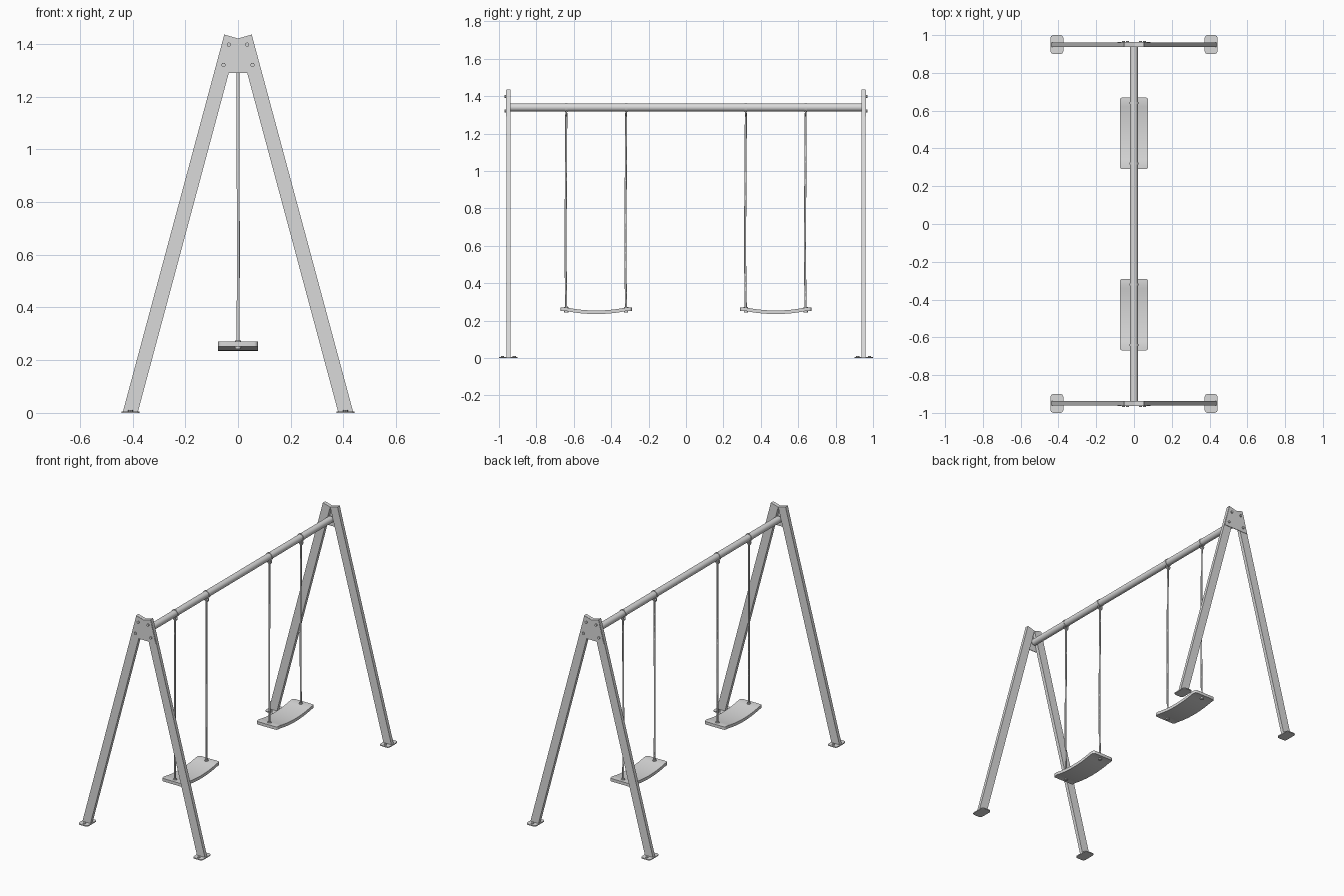
import bpy, bmesh, math
from mathutils import Matrix, Vector

cube = bpy.data.objects.get("Cube")
if cube:
    bpy.data.objects.remove(cube, do_unlink=True)

steel = bpy.data.materials.new("light grey metal")
steel.use_nodes = True
steel.diffuse_color = (0.7, 0.7, 0.7, 1)
steel.node_tree.nodes["Principled BSDF"].inputs["Base Color"].default_value = (0.7, 0.7, 0.7, 1)


def finish(name, bm, smooth=False):
    bmesh.ops.recalc_face_normals(bm, faces=bm.faces)
    me = bpy.data.meshes.new(name)
    bm.to_mesh(me)
    bm.free()
    ob = bpy.data.objects.new(name, me)
    bpy.context.collection.objects.link(ob)
    me.materials.append(steel)
    if smooth:
        bpy.ops.object.select_all(action='DESELECT')
        ob.select_set(True)
        bpy.context.view_layer.objects.active = ob
        bpy.ops.object.shade_smooth_by_angle(angle=math.radians(35))
    return ob


def prism(bm, pts, direction):
    """Extrude a closed outline along a direction."""
    vs = [bm.verts.new(p) for p in pts]
    face = bm.faces.new(vs)
    ext = bmesh.ops.extrude_face_region(bm, geom=[face])
    top = [v for v in ext["geom"] if isinstance(v, bmesh.types.BMVert)]
    bmesh.ops.translate(bm, verts=top, vec=direction)


def cylinder(name, r, start, end, seg=16):
    a, b = Vector(start), Vector(end)
    rot = (b - a).to_track_quat('Z', 'Y').to_matrix().to_4x4()
    bm = bmesh.new()
    bmesh.ops.create_cone(bm, cap_ends=True, segments=seg, radius1=r, radius2=r,
                          depth=(b - a).length,
                          matrix=Matrix.Translation((a + b) / 2) @ rot)
    return finish(name, bm, True)


def round_corners(bm, axis, amount):
    """Bevel the corner edges that run along the given axis at the outline ends."""
    ymax = max(v.co.y for v in bm.verts)
    ymin = min(v.co.y for v in bm.verts)
    edges = []
    for e in bm.edges:
        d = (e.verts[1].co - e.verts[0].co).normalized()
        y = e.verts[0].co.y
        if abs(d[axis]) > 0.99 and min(abs(y - ymax), abs(y - ymin)) < 1e-5:
            edges.append(e)
    bmesh.ops.bevel(bm, geom=edges, offset=amount, segments=4, profile=0.5, affect='EDGES')


# Two A-frames
for end, side in (("front", -1), ("back", 1)):
    for hand, sx in (("right", -1), ("left", 1)):
        bm = bmesh.new()
        outline = [(0.437, 0.003), (0.38, 0.003), (0.0, 1.42), (0.052, 1.435)]
        prism(bm, [(sx * x, side * 0.938, z) for x, z in outline], (0, side * 0.022, 0))
        finish(f"{end}_{hand}_leg", bm)

        # Foot plate with two anchor bolts
        bm = bmesh.new()
        foot = [(-0.034, 0.9), (0.034, 0.9), (0.034, 1.0), (-0.034, 1.0)]
        prism(bm, [(sx * 0.408 + x, side * y, 0) for x, y in foot], (0, 0, 0.006))
        round_corners(bm, 2, 0.016)
        finish(f"{end}_{hand}_foot", bm)
        for i, y in enumerate((0.919, 0.981)):
            cylinder(f"{end}_{hand}_anchor_bolt_{i}", 0.009,
                     (sx * 0.408, side * y, 0.004), (sx * 0.408, side * y, 0.011), 8)

        # Bolts through the gusset
        for i, (x, z) in enumerate(((0.035, 1.397), (0.055, 1.32))):
            cylinder(f"{end}_{hand}_gusset_bolt_{i}", 0.008,
                     (sx * x, side * 0.96, z), (sx * x, side * 0.97, z), 10)

    # Gusset plate joining the two legs
    bm = bmesh.new()
    plate = [(-0.051, 1.434), (0, 1.42), (0.051, 1.434), (0.088, 1.29), (-0.088, 1.29)]
    prism(bm, [(x, side * 0.959, z) for x, z in plate], (0, side * 0.004, 0))
    finish(f"{end}_gusset", bm)

# Top beam
cylinder("top_beam", 0.021, (0, -0.942, 1.34), (0, 0.942, 1.34), 32)


def ring(name, centre, major, minor):
    """Ring whose axis runs along y."""
    bm = bmesh.new()
    n, m = 20, 8
    loops = []
    for i in range(n):
        a = 2 * math.pi * i / n
        loop = []
        for j in range(m):
            b = 2 * math.pi * j / m
            r = major + minor * math.cos(b)
            loop.append(bm.verts.new((r * math.cos(a), minor * math.sin(b), r * math.sin(a))))
        loops.append(loop)
    for i in range(n):
        p, q = loops[i], loops[(i + 1) % n]
        for j in range(m):
            bm.faces.new((p[j], p[(j + 1) % m], q[(j + 1) % m], q[j]))
    bmesh.ops.translate(bm, verts=bm.verts, vec=centre)
    finish(name, bm, True)


def rope(name, y, bend):
    """Slightly wavy hanging rope."""
    cu = bpy.data.curves.new(name, 'CURVE')
    cu.dimensions = '3D'
    cu.bevel_depth = 0.0058
    cu.bevel_resolution = 2
    cu.resolution_u = 4
    cu.use_fill_caps = True
    sp = cu.splines.new('BEZIER')
    path = [(0, 1.31), (0.002, 0.95), (0.004, 0.6), (0.003, 0.45), (0, 0.25)]
    sp.bezier_points.add(len(path) - 1)
    for p, (d, z) in zip(sp.bezier_points, path):
        p.co = (d * 0.3, y + bend * d, z)
        p.handle_left_type = p.handle_right_type = 'AUTO'
    cu.materials.append(steel)
    ob = bpy.data.objects.new(name, cu)
    bpy.context.collection.objects.link(ob)


# Two swings
for label, yc in (("front", -0.48), ("back", 0.48)):
    # Curved seat board with flat ends
    bm = bmesh.new()
    stations = [-0.19] + [-0.16 + 0.02 * i for i in range(17)] + [0.19]
    sag = lambda t: 0.016 * max(0, 1 - (t / 0.16) ** 2)
    top = [(-0.075, yc + t, 0.27 - sag(t)) for t in stations]
    low = [(-0.075, yc + t, 0.251 - sag(t)) for t in reversed(stations)]
    prism(bm, top + low, (0.15, 0, 0))
    round_corners(bm, 2, 0.014)
    finish(f"{label}_seat", bm, True)

    for k, d in (("a", -0.16), ("b", 0.16)):
        y = yc + d
        cylinder(f"{label}_clamp_{k}", 0.0245, (0, y - 0.006, 1.34), (0, y + 0.006, 1.34), 24)
        ring(f"{label}_hanger_ring_{k}", (0, y, 1.309), 0.014, 0.004)
        rope(f"{label}_rope_{k}", y, -1)
        cylinder(f"{label}_washer_{k}", 0.012, (0, y, 0.266), (0, y, 0.274), 12)
        cylinder(f"{label}_nut_{k}", 0.011, (0, y, 0.243), (0, y, 0.255), 12)
